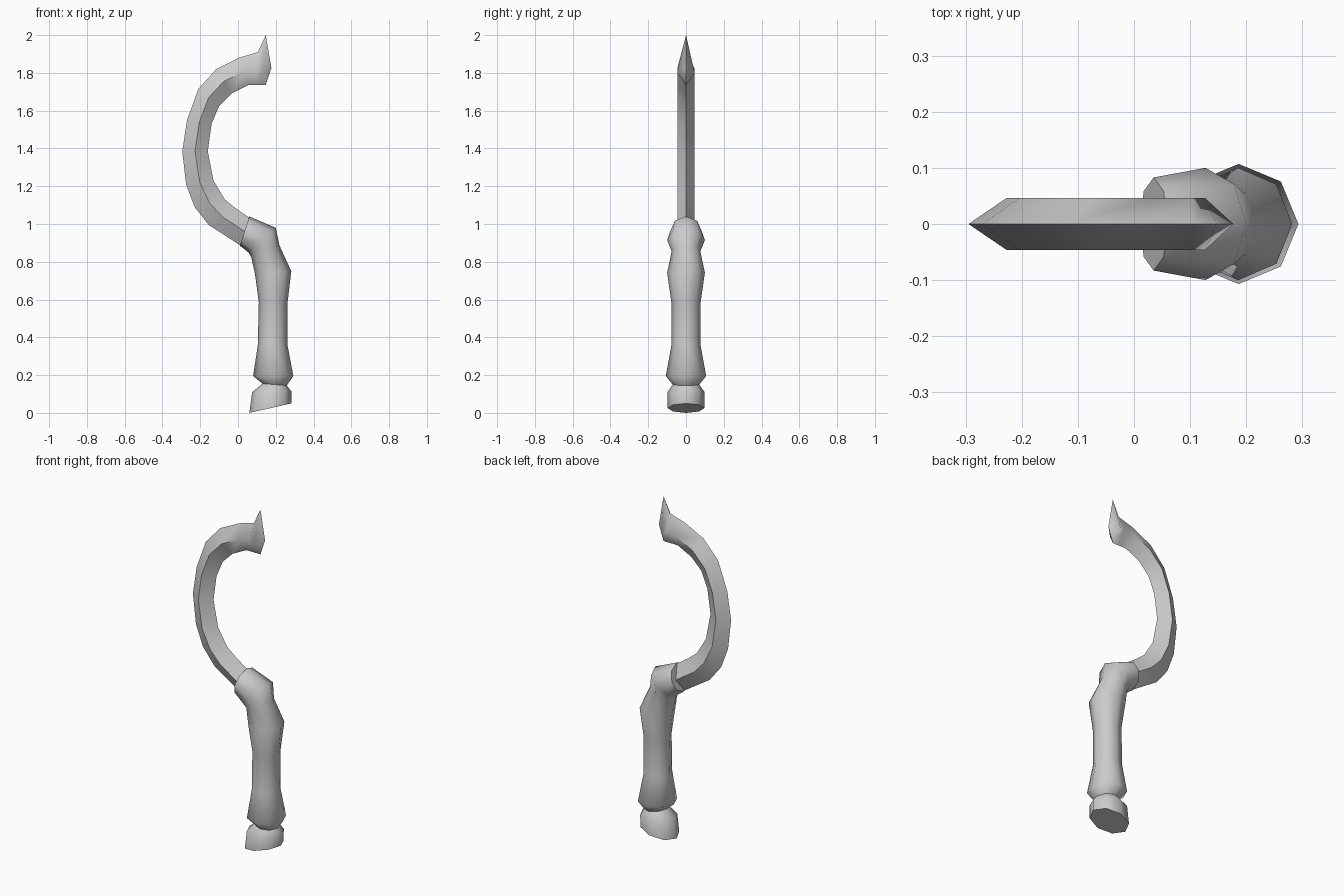
import bpy, bmesh
from math import cos, sin, pi, radians

cube = bpy.data.objects.get("Cube")
if cube:
    bpy.data.objects.remove(cube)

steel = bpy.data.materials.new("plain grey")
steel.use_nodes = True
grey = (0.6, 0.6, 0.6, 1)
steel.diffuse_color = grey
steel.node_tree.nodes["Principled BSDF"].inputs["Base Color"].default_value = grey


def loft(name, rings, tip=None):
    """Skin closed rings of points, cap both ends (optionally to a tip point)."""
    bm = bmesh.new()
    loops = [[bm.verts.new(p) for p in ring] for ring in rings]
    n = len(loops[0])
    for r, s in zip(loops, loops[1:]):
        for i in range(n):
            j = (i + 1) % n
            bm.faces.new((r[i], r[j], s[j], s[i]))
    bm.faces.new(loops[-1])
    if tip:
        t = bm.verts.new(tip)
        for i in range(n):
            bm.faces.new((loops[0][i], loops[0][(i + 1) % n], t))
    else:
        bm.faces.new(loops[0])
    bmesh.ops.recalc_face_normals(bm, faces=bm.faces)
    mesh = bpy.data.meshes.new(name)
    bm.to_mesh(mesh)
    bm.free()
    mesh.materials.append(steel)
    obj = bpy.data.objects.new(name, mesh)
    bpy.context.collection.objects.link(obj)
    bpy.ops.object.select_all(action='DESELECT')
    obj.select_set(True)
    bpy.context.view_layer.objects.active = obj
    bpy.ops.object.shade_smooth_by_angle(angle=radians(60))
    return obj


def ring(a, b, half_width, sides):
    """Ellipse in the plane spanned by a-b (x, z) and the y axis."""
    pts = []
    for k in range(sides):
        t = 2 * pi * k / sides
        s = (1 + cos(t)) / 2
        pts.append((a[0] + (b[0] - a[0]) * s, half_width * sin(t),
                    a[1] + (b[1] - a[1]) * s))
    return pts


# Hooked blade with a diamond section: outer edge, inner edge
blade = [
    ((0.147, 2.0), (0.147, 1.735)),
    ((0.105, 1.91), (0.10, 1.735)),
    ((0.01, 1.882), (0.055, 1.735)),
    ((-0.115, 1.82), (-0.035, 1.69)),
    ((-0.21, 1.715), (-0.10, 1.625)),
    ((-0.27, 1.55), (-0.14, 1.53)),
    ((-0.295, 1.385), (-0.16, 1.385)),
    ((-0.275, 1.21), (-0.13, 1.23)),
    ((-0.23, 1.09), (-0.07, 1.13)),
    ((-0.155, 0.995), (-0.015, 1.085)),
    ((0.01, 0.888), (0.058, 1.035)),
    ((0.08, 0.87), (0.12, 0.98)),
]
sections = [ring(a, b, 0.046, 4) for a, b in blade]
# The side ridges of the end section sit a little lower and further back
sections[0] = [(x - 0.02, y, 1.8) if abs(y) > 0.01 else (x, y, z)
               for x, y, z in sections[0]]
loft("blade", sections, tip=(0.177, 0, 1.825))

# Eight-sided handle: left and right profile points, half width
handle = [
    ((0.01, 0.885), (0.06, 1.04), 0.083),
    ((0.055, 0.85), (0.20, 0.98), 0.1),
    ((0.07, 0.825), (0.22, 0.885), 0.076),
    ((0.09, 0.735), (0.282, 0.75), 0.1),
    ((0.11, 0.585), (0.262, 0.58), 0.077),
    ((0.105, 0.36), (0.262, 0.36), 0.077),
    ((0.08, 0.195), (0.293, 0.195), 0.107),
    ((0.13, 0.155), (0.258, 0.145), 0.07),
    ((0.075, 0.11), (0.282, 0.115), 0.097),
    ((0.06, 0.0), (0.282, 0.05), 0.097),
]
loft("handle", [ring(a, b, w, 8) for a, b, w in handle])
